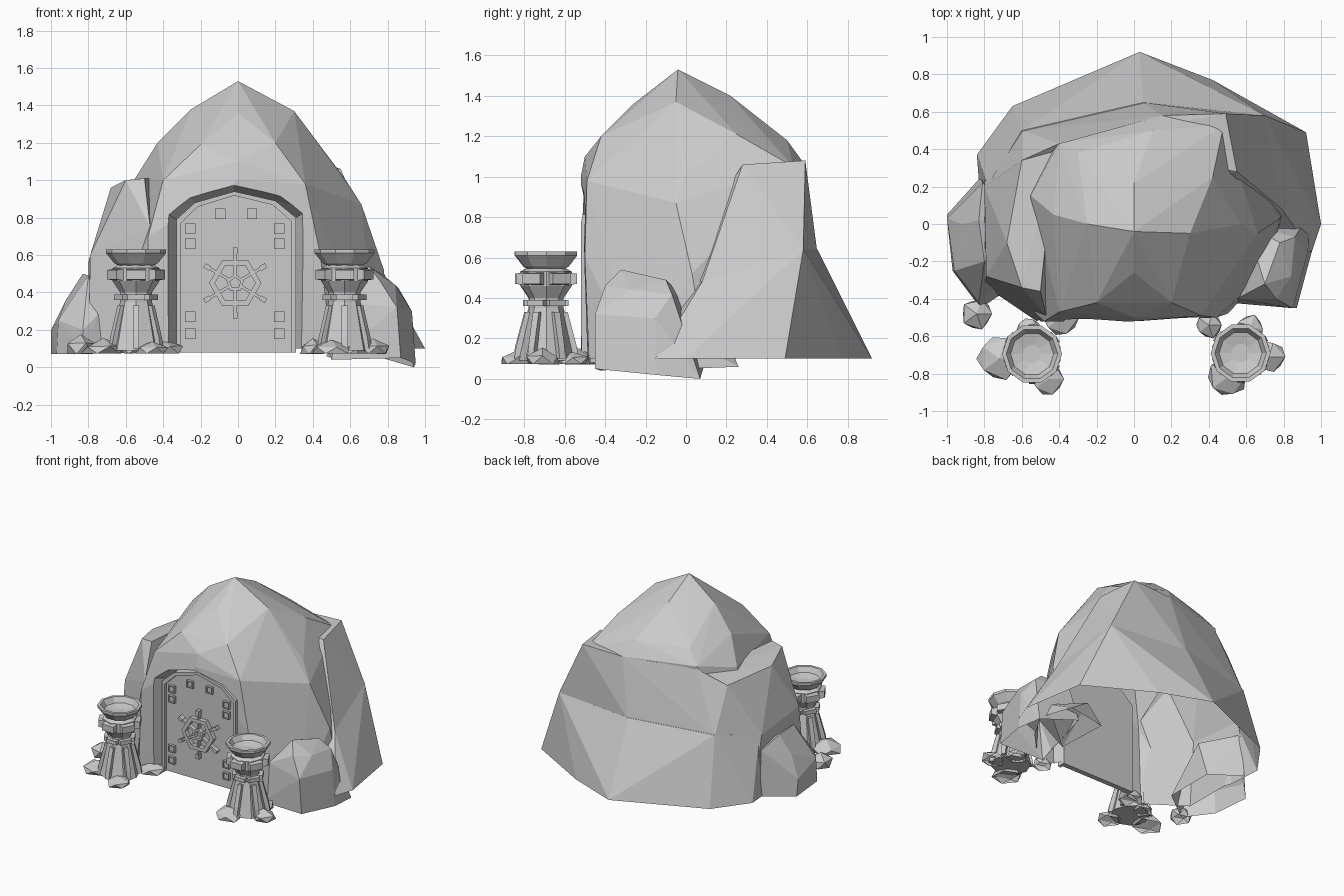
import bpy, bmesh, random
from math import sin, cos, pi
from mathutils import Vector

random.seed(4)
if "Cube" in bpy.data.objects:
    bpy.data.objects.remove(bpy.data.objects["Cube"])

stone = bpy.data.materials.new("grey stone")
stone.use_nodes = True
grey = (0.6, 0.6, 0.6, 1)
stone.diffuse_color = grey
stone.node_tree.nodes["Principled BSDF"].inputs["Base Color"].default_value = grey


def finish(bm, name, open_below=False):
    bmesh.ops.recalc_face_normals(bm, faces=bm.faces)
    if open_below:
        under = [f for f in bm.faces if f.normal.z < -.8]
        bmesh.ops.delete(bm, geom=under, context="FACES")
    mesh = bpy.data.meshes.new(name)
    bm.to_mesh(mesh)
    bm.free()
    mesh.materials.append(stone)
    ob = bpy.data.objects.new(name, mesh)
    bpy.context.collection.objects.link(ob)
    return ob


def add_hull(bm, points):
    verts = [bm.verts.new(p) for p in points]
    out = bmesh.ops.convex_hull(bm, input=verts)
    spare = {v for v in out["geom_interior"] + out["geom_unused"] if isinstance(v, bmesh.types.BMVert)}
    bmesh.ops.delete(bm, geom=list(spare), context="VERTS")


def hull(name, points, open_below=False):
    bm = bmesh.new()
    add_hull(bm, points)
    return finish(bm, name, open_below)


def combine(target, other, operation):
    mod = target.modifiers.new("combine", "BOOLEAN")
    mod.operation, mod.solver, mod.object = operation, "EXACT", other
    bpy.context.view_layer.objects.active = target
    bpy.ops.object.modifier_apply(modifier=mod.name)
    bpy.data.objects.remove(other)


def strip(bm, outer, inner, front, back, closed=True):
    """Flat band between two outlines in the xz plane, with thickness along y."""
    n = len(outer)
    rows = [[bm.verts.new((x, y, z)) for x, z in loop]
            for loop, y in ((outer, front), (inner, front), (inner, back), (outer, back))]
    for i in range(n if closed else n - 1):
        j = (i + 1) % n
        for k in range(4):
            a, b = rows[k], rows[(k + 1) % 4]
            bm.faces.new((a[i], a[j], b[j], b[i]))


def polygon(cx, cz, r, n, turn=0.0):
    return [(cx + r * cos(turn + 2 * pi * i / n), cz + r * sin(turn + 2 * pi * i / n)) for i in range(n)]


def bar(bm, cx, cz, angle, start, end, width, front, back):
    pts = []
    for r in (start, end):
        for s in (-width / 2, width / 2):
            for y in (front, back):
                pts.append((cx + r * cos(angle) - s * sin(angle), y, cz + r * sin(angle) + s * cos(angle)))
    add_hull(bm, pts)


# Main hill: domed cave, back slope, spreading foot and left shoulder
cave = hull("cave_rock", [
    (0, -.04, 1.53), (-.25, 0, 1.38), (0, .22, 1.4), (.3, -.05, 1.37), (0, -.26, 1.36),
    (-.43, .05, 1.2), (-.2, -.42, 1.19), (.2, -.42, 1.2), (.42, .25, 1.21), (.1, .5, 1.18),
    (-.3, .38, 1.18), (-.55, .15, 1.01), (-.4, -.47, 1), (0, -.5, 1.1), (0, -.52, 1),
    (.36, -.49, .98), (.57, 0, 1.01), (.48, .53, 1.05), (.15, .58, 1.07), (-.4, .43, 1.08),
    (-.48, -.52, .7), (.44, -.5, .6), (.66, -.05, .87), (.78, .03, .52), (-.5, -.52, .1),
    (.5, -.48, .1), (.72, -.25, .1), (.82, .1, .1), (-.72, -.3, .1), (-.72, .2, .1),
    (0, .5, .1)])
back = hull("back_slope", [
    (.49, .59, 1.08), (.15, .58, 1.07), (-.4, .43, 1.06), (-.6, .34, .95), (.55, .28, 1.06),
    (.79, .08, .48), (.7, .58, .64), (.05, .65, .62), (-.6, .5, .6), (-.79, .2, .55),
    (-.6, -.1, .5), (.5, -.1, .45)])
foot = hull("hill_foot", [
    (.79, .08, .48), (.7, .58, .64), (.05, .65, .64), (-.6, .5, .62), (-.78, .2, .56),
    (.03, .92, .1), (.42, .77, .1), (.92, .49, .1), (1, 0, .1), (.95, -.15, .1),
    (-.65, .63, .1), (-.84, .37, .1), (-.82, .1, .1), (-.7, -.2, .1), (.5, -.3, .1)])
shoulder = hull("left_shoulder", [
    (-.5, -.36, 1.01), (-.6, -.34, 1), (-.6, .34, .95), (-.42, .4, 1.02), (-.68, -.1, .96),
    (-.79, -.28, .6), (-.8, .2, .56), (-.8, -.33, .1), (-.52, -.52, .1), (-.8, .3, .1),
    (-.47, -.49, .75), (-.45, .2, .1)])
for part in (back, foot, shoulder):
    combine(cave, part, "UNION")

# Door recess, flaring towards the front
arch = [(-.33, .08), (-.33, .79), (-.23, .88), (-.02, .94), (.2, .89), (.31, .8), (.31, .08)]
mouth = [(-.015 + (x + .015) * 1.22, z * 1.055 if z > .5 else .02) for x, z in arch]
combine(cave, hull("recess", [(x, -.42, z if z > .5 else .02) for x, z in arch]
                   + [(x, -.58, z) for x, z in mouth]), "DIFFERENCE")

# The hill is an open shell underneath and behind the door
bm = bmesh.new()
bm.from_mesh(cave.data)
hidden = [f for f in bm.faces if f.normal.z < -.95 and f.calc_center_median().z < .12
          or f.normal.y < -.99 and abs(f.calc_center_median().y + .42) < .01]
bmesh.ops.delete(bm, geom=hidden, context="FACES")
bm.to_mesh(cave.data)
bm.free()

# Side boulders
hull("left_boulder", [
    (-1, .05, .07), (-1, .03, .2), (-.97, -.25, .07), (-.96, -.25, .25), (-.82, -.45, .07),
    (-.83, -.42, .2), (-.75, -.35, .28), (-.8, -.2, .49), (-.83, .02, .5), (-.92, .0, .36),
    (-.81, .22, .45), (-.82, .25, .1), (-.6, .1, .1), (-.6, -.3, .1), (-.6, 0, .4)], True)
hull("right_boulder", [
    (.94, .07, 0), (.95, -.15, .02), (.93, -.15, .3), (.87, -.45, .05), (.85, -.45, .32),
    (.76, -.4, .46), (.7, -.32, .54), (.78, -.1, .49), (.86, -.07, .42), (.84, -.28, .44),
    (.5, -.42, .04), (.48, -.35, .1), (.55, -.4, .35), (.6, .1, .1), (.6, 0, .4)], True)
hull("right_low_stone", [(.47, .2, .06), (.8, .26, .06), (.9, 0, .05), (.5, -.2, .05),
                         (.6, .2, .2), (.8, 0, .2)], True)

# Door with raised rim
hull("door", [(x, y, z) for x, z in arch for y in (-.45, -.41)])
bm = bmesh.new()
rim = [(-.015 + (x + .015) * .93, .08 if z < .1 else z - .022) for x, z in arch]
strip(bm, arch, rim, -.475, -.44, closed=False)
finish(bm, "door_rim")

# Square studs
bm = bmesh.new()
studs = [(x, z) for x in (-.255, .22) for z in (.18, .27, .66, .74)] + [(-.095, .82), (.075, .82)]
for x, z in studs:
    strip(bm, polygon(x, z, .039, 4, pi / 4), polygon(x, z, .028, 4, pi / 4), -.47, -.44)
    bar(bm, x, z, 0, -.02, .02, .04, -.462, -.44)
finish(bm, "door_studs")

# Wheel handle
bm = bmesh.new()
wx, wz = -.015, .45
strip(bm, polygon(wx, wz, .14, 6), polygon(wx, wz, .108, 6), -.485, -.445)
strip(bm, polygon(wx, wz, .05, 5, pi / 2), polygon(wx, wz, .03, 5, pi / 2), -.485, -.445)
for i in range(6):
    a = pi / 2 + i * pi / 3
    bar(bm, wx, wz, a, .04, .18, .016, -.48, -.445)
    bar(bm, wx, wz, a, .155, .19, .026, -.487, -.45)
finish(bm, "door_wheel")


# Brazier towers
def lathe(bm, profile, cx, cy, sides):
    rings = [[bm.verts.new((cx + r * cos(2 * pi * i / sides), cy + r * sin(2 * pi * i / sides), z))
              for i in range(sides)] for r, z in profile]
    for a, b in zip(rings, rings[1:]):
        for i in range(sides):
            j = (i + 1) % sides
            bm.faces.new((a[i], a[j], b[j], b[i]))
    bm.faces.new(rings[0])
    bm.faces.new(rings[-1])


def wedge(bm, cx, cy, angle, section, half):
    """Block swept sideways from a convex (radius, height) section."""
    out, side = Vector((cos(angle), sin(angle), 0)), Vector((-sin(angle), cos(angle), 0))
    add_hull(bm, [Vector((cx, cy, z)) + out * r + side * s for r, z in section for s in (-half, half)])


def tower(name, cx, cy):
    bm = bmesh.new()
    lathe(bm, [(.145, .09), (.13, .15), (.085, .35), (.085, .4), (.125, .46), (.125, .53), (.09, .55)],
          cx, cy, 8)
    for i in range(6):
        a = pi / 6 + i * pi / 3
        wedge(bm, cx, cy, a, [(.1, .1), (.16, .1), (.15, .16), (.105, .33), (.06, .33)], .017)
        wedge(bm, cx, cy, a, [(.05, .36), (.11, .36), (.11, .39), (.05, .39)], .045)
        wedge(bm, cx, cy, a, [(.08, .46), (.15, .47), (.15, .52), (.08, .53)], .05)
    finish(bm, name + "_tower")
    bm = bmesh.new()
    lathe(bm, [(.085, .54), (.115, .555), (.16, .61), (.16, .63), (.138, .63), (.115, .59), (.05, .575)],
          cx, cy, 10)
    finish(bm, name + "_fire_bowl")


tower("right", -.545, -.695)
tower("left", .57, -.69)

# Loose stones: x, y, radius, height
stones = [(-.84, -.48, .09, .1), (-.72, -.72, .125, .07), (-.46, -.83, .095, .06),
          (-.39, -.5, .1, .07), (.4, -.54, .075, .08), (.5, -.82, .115, .07),
          (.72, -.71, .09, .07), (.62, -.56, .08, .06), (-.56, -.57, .08, .05)]
for i, (x, y, r, h) in enumerate(stones):
    bm = bmesh.new()
    bmesh.ops.create_icosphere(bm, subdivisions=1, radius=1)
    for v in bm.verts:
        k = random.uniform(.88, 1.12)
        v.co = (x + v.co.x * r * k, y + v.co.y * r * k, .08 + max(v.co.z, -.1) * h * k)
    finish(bm, "loose_stone_" + str(i + 1), True)
